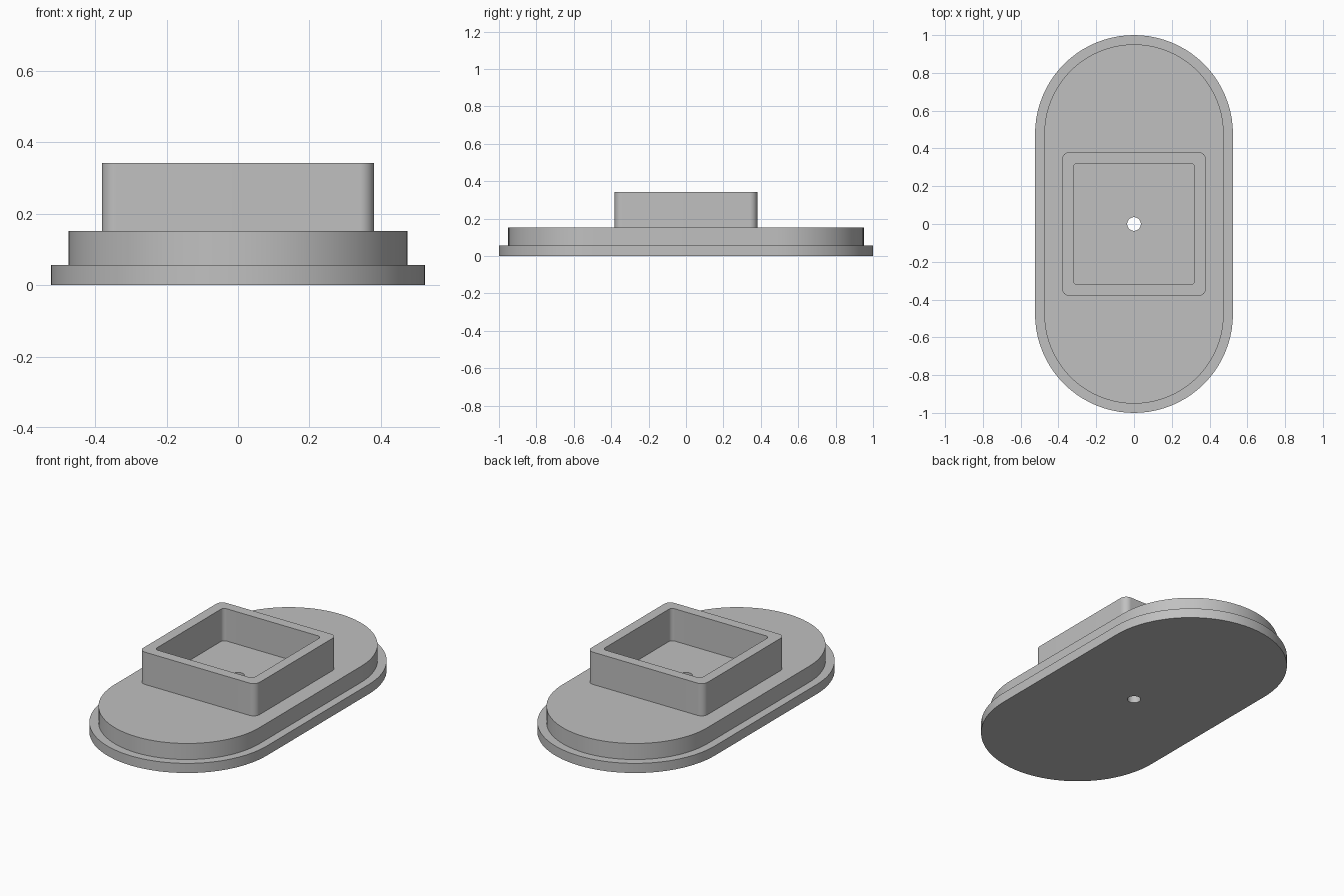
import bpy, bmesh, math

cube = bpy.data.objects.get("Cube")
if cube:
    bpy.data.objects.remove(cube, do_unlink=True)

STEPS = 20  # segments per quarter arc


def outline(bm, hx, hy, r, z):
    """Rounded rectangle ring; also gives a stadium (r = hx) or a circle (r = hx = hy)."""
    ring = []
    for quarter, (sx, sy) in enumerate([(1, 1), (-1, 1), (-1, -1), (1, -1)]):
        for i in range(STEPS + 1):
            a = (quarter + i / STEPS) * math.pi / 2
            ring.append(bm.verts.new((sx * (hx - r) + r * math.cos(a),
                                      sy * (hy - r) + r * math.sin(a), z)))
    return ring


# Main sizes
FLANGE_TOP, DECK_TOP, WALL_TOP = 0.057, 0.152, 0.343
hole = (0.036, 0.036, 0.036)
flange = (0.524, 1.0, 0.524)
deck = (0.475, 0.951, 0.475)
wall_outer = (0.381, 0.381, 0.04)
wall_inner = (0.321, 0.321, 0.024)

# Cross-section walked from the hole's lower rim outwards, up and back in
section = [
    (hole, 0), (flange, 0), (flange, FLANGE_TOP),
    (deck, FLANGE_TOP), (deck, DECK_TOP),
    (wall_outer, DECK_TOP), (wall_outer, WALL_TOP),
    (wall_inner, WALL_TOP), (wall_inner, DECK_TOP),
    (hole, DECK_TOP),
]

bm = bmesh.new()
rings = [outline(bm, *shape, z) for shape, z in section]
for low, high in zip(rings, rings[1:] + rings[:1]):
    for i in range(len(low)):
        j = (i + 1) % len(low)
        bm.faces.new((low[i], low[j], high[j], high[i]))
bmesh.ops.remove_doubles(bm, verts=bm.verts, dist=1e-5)
bmesh.ops.recalc_face_normals(bm, faces=bm.faces)

mesh = bpy.data.meshes.new("stepped_base_with_socket")
bm.to_mesh(mesh)
bm.free()
body = bpy.data.objects.new("stepped_base_with_socket", mesh)
bpy.context.collection.objects.link(body)

# Plain grey material
grey = bpy.data.materials.new("plain_grey")
grey.use_nodes = True
colour = (0.53, 0.53, 0.53, 1)
grey.diffuse_color = colour
grey.node_tree.nodes["Principled BSDF"].inputs["Base Color"].default_value = colour
mesh.materials.append(grey)

# Smooth rounded sides, sharp rims
bpy.ops.object.select_all(action="DESELECT")
body.select_set(True)
bpy.context.view_layer.objects.active = body
bpy.ops.object.shade_smooth_by_angle(angle=math.radians(30))
